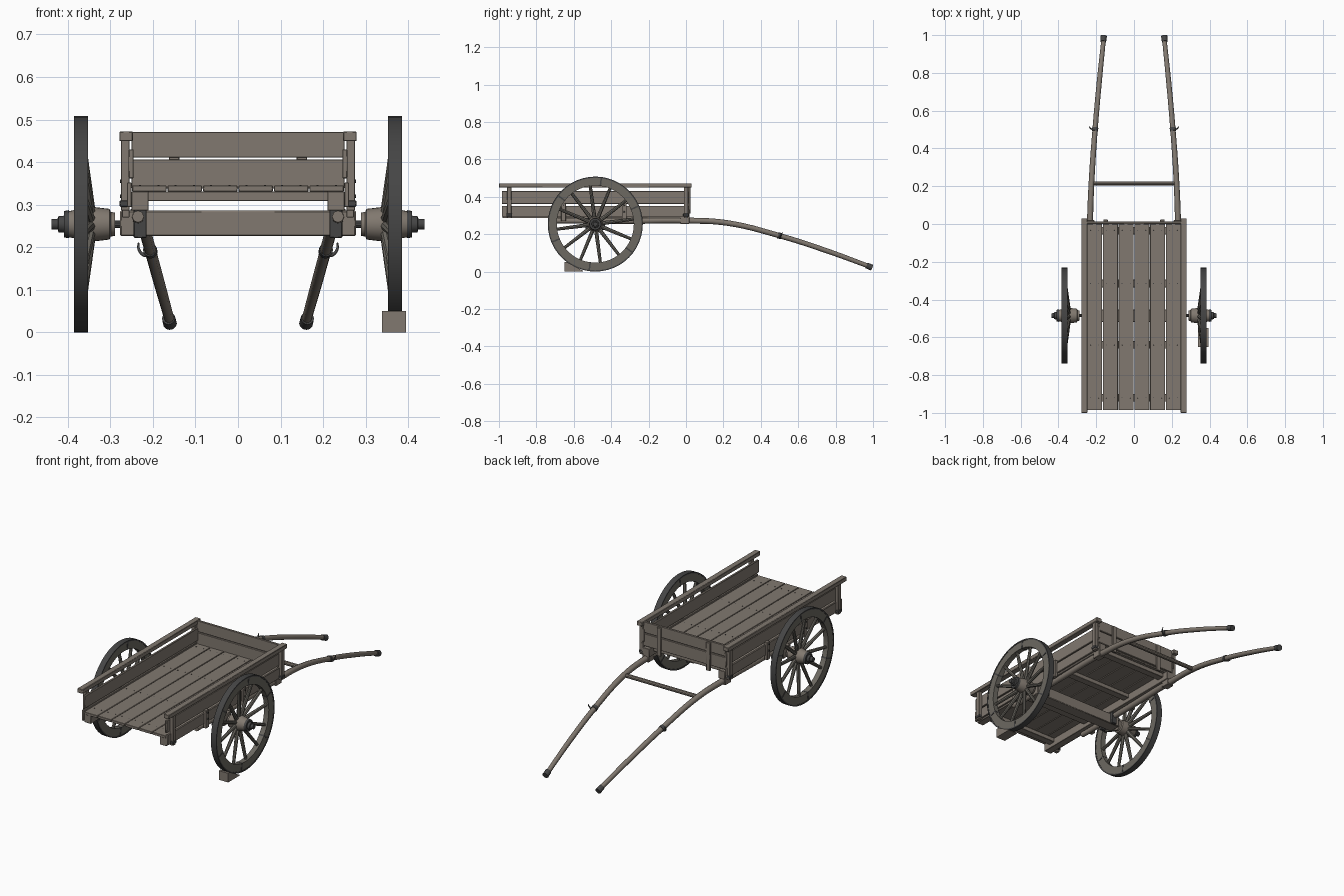
import bpy, bmesh, math
from mathutils import Vector, Matrix

cube = bpy.data.objects.get("Cube")
if cube:
    bpy.data.objects.remove(cube, do_unlink=True)


def material(name, rgb, metallic=0.0):
    m = bpy.data.materials.new(name)
    m.use_nodes = True
    m.diffuse_color = (*rgb, 1)
    bsdf = next(n for n in m.node_tree.nodes if n.type == 'BSDF_PRINCIPLED')
    bsdf.inputs["Base Color"].default_value = (*rgb, 1)
    bsdf.inputs["Roughness"].default_value = 0.8
    bsdf.inputs["Metallic"].default_value = metallic
    return m


WOOD = material("weathered_wood", (0.22, 0.19, 0.16))
DARK = material("wheel_wood", (0.15, 0.14, 0.12))
IRON = material("dark_iron", (0.06, 0.06, 0.06))


def finish(name, bm, mat, bevel=0.0):
    bmesh.ops.recalc_face_normals(bm, faces=bm.faces[:])
    mesh = bpy.data.meshes.new(name)
    bm.to_mesh(mesh)
    bm.free()
    mesh.materials.append(mat)
    mesh.shade_smooth()
    mesh.set_sharp_from_angle(angle=math.radians(35))
    ob = bpy.data.objects.new(name, mesh)
    bpy.context.collection.objects.link(ob)
    if bevel:
        mod = ob.modifiers.new("worn_edges", 'BEVEL')
        mod.width = bevel
        mod.segments = 1
    return ob


def box(name, x, y, z, mat=WOOD, bevel=0.0015):
    """Box from (min, max) ranges."""
    bm = bmesh.new()
    bmesh.ops.create_cube(bm, size=1)
    size = Vector([abs(r[1] - r[0]) for r in (x, y, z)])
    mid = Vector([(r[0] + r[1]) / 2 for r in (x, y, z)])
    bmesh.ops.transform(bm, matrix=Matrix.Translation(mid) @ Matrix.Diagonal((*size, 1)), verts=bm.verts)
    return finish(name, bm, mat, bevel)


def rod(name, a, b, r1, r2, mat=WOOD, sides=10):
    """Tapered round bar from a to b."""
    a, b = Vector(a), Vector(b)
    bm = bmesh.new()
    bmesh.ops.create_cone(bm, cap_ends=True, segments=sides, radius1=r1, radius2=r2, depth=(b - a).length)
    rot = (b - a).to_track_quat('Z', 'Y').to_matrix().to_4x4()
    bmesh.ops.transform(bm, matrix=Matrix.Translation((a + b) / 2) @ rot, verts=bm.verts)
    return finish(name, bm, mat)


def lathe(name, profile, centre, mat, closed=False, steps=48):
    """Turn (x, radius) points about the axle line."""
    bm = bmesh.new()
    vs = [bm.verts.new((x, 0, r)) for x, r in profile]
    edges = [bm.edges.new(p) for p in zip(vs, vs[1:])]
    if closed:
        edges.append(bm.edges.new((vs[-1], vs[0])))
    bmesh.ops.spin(bm, geom=vs + edges, cent=(0, 0, 0), axis=(1, 0, 0), angle=math.tau, steps=steps)
    bmesh.ops.remove_doubles(bm, verts=bm.verts[:], dist=0.0002)
    bmesh.ops.translate(bm, verts=bm.verts, vec=centre)
    return finish(name, bm, mat)


def tube(name, points, radii, mat):
    """Round bar along a smooth path."""
    cu = bpy.data.curves.new(name, 'CURVE')
    cu.dimensions = '3D'
    cu.bevel_depth = 1
    cu.bevel_resolution = 2
    cu.use_fill_caps = True
    sp = cu.splines.new('BEZIER')
    sp.resolution_u = 6
    sp.bezier_points.add(len(points) - 1)
    for bp, p, r in zip(sp.bezier_points, points, radii):
        bp.co, bp.radius = p, r
        bp.handle_left_type = bp.handle_right_type = 'AUTO'
    cu.materials.append(mat)
    ob = bpy.data.objects.new(name, cu)
    bpy.context.collection.objects.link(ob)
    return ob


HUB_Y, HUB_Z, R = -0.485, 0.254, 0.254
BATTENS = (-0.92, -0.64, -0.315, -0.035)

# Floor planks, with battens underneath and nail heads on top
PLANK = 0.5 / 6
for i in range(6):
    x0 = -0.25 + i * PLANK
    box(f"floor_plank_{i + 1}", (x0 + 0.0015, x0 + PLANK - 0.0015), (-0.985, 0.0), (0.331, 0.345))
    for y in BATTENS:
        for dx in (0.02, PLANK - 0.02):
            rod("floor_nail", (x0 + dx, y, 0.342), (x0 + dx, y, 0.3465), 0.003, 0.0025, IRON, 6)
for y in BATTENS:
    box("floor_batten", (-0.25, 0.25), (y - 0.02, y + 0.02), (0.308, 0.331))

# Axle beam and round arm
box("axle_beam", (-0.277, 0.277), (HUB_Y - 0.033, HUB_Y + 0.033), (0.226, 0.286), WOOD, 0.003)
rod("axle_arm", (-0.43, HUB_Y, HUB_Z), (0.43, HUB_Y, HUB_Z), 0.009, 0.009, IRON)

# End panel
for z in ((0.338, 0.406), (0.411, 0.471)):
    box("end_board", (-0.25, 0.25), (0.0, 0.013), z)
for x in (-0.15, 0.15):
    box("end_upright", (x - 0.012, x + 0.012), (0.013, 0.023), (0.31, 0.465))

for side, label in ((1, "left"), (-1, "right")):
    def sx(*xs):
        return tuple(side * x for x in xs)

    # Chassis beam and side panels
    box(f"{label}_chassis_beam", sx(0.21, 0.25), (-0.98, 0.02), (0.286, 0.331))
    box(f"{label}_top_rail", sx(0.247, 0.279), (-1.0, 0.03), (0.449, 0.472), WOOD, 0.002)
    box(f"{label}_upper_side_board", sx(0.245, 0.257), (-0.985, 0.015), (0.362, 0.43))
    box(f"{label}_lower_side_board", sx(0.25, 0.261), (-0.985, 0.015), (0.294, 0.352))
    for y in (-0.945, 0.0):
        box(f"{label}_corner_post", sx(0.255, 0.275), (y - 0.012, y + 0.012), (0.286, 0.455))
        box(f"{label}_post_strap", sx(0.248, 0.278), (y - 0.015, y + 0.015), (0.295, 0.31), IRON)
    for y in (-0.655, -0.33):
        box(f"{label}_side_cleat", sx(0.255, 0.273), (y - 0.013, y + 0.013), (0.27, 0.368))
        for z in (0.32, 0.355):
            rod(f"{label}_cleat_bolt", (side * 0.27, y, z), (side * 0.277, y, z), 0.005, 0.004, IRON, 6)
    for y in (-0.045, 0.045):
        box(f"{label}_axle_clamp", sx(0.215, 0.245), (HUB_Y + y - 0.008, HUB_Y + y + 0.008), (0.222, 0.3), IRON)

    # Curved pulling shaft
    path = [(-0.7, 0.235, 0.272), (-0.35, 0.235, 0.27), (0.0, 0.233, 0.273), (0.22, 0.225, 0.26),
            (0.5, 0.206, 0.192), (0.75, 0.184, 0.112), (0.985, 0.16, 0.026)]
    tube(f"{label}_shaft", [(side * x, y, z) for y, x, z in path],
         (0.014, 0.016, 0.016, 0.015, 0.014, 0.0135, 0.012), WOOD)
    rod(f"{label}_shaft_cap", (side * 0.163, 0.965, 0.033), (side * 0.16, 0.995, 0.021), 0.0155, 0.0165, IRON, 12)
    rod(f"{label}_shaft_band", (side * 0.207, 0.492, 0.194), (side * 0.205, 0.51, 0.189), 0.0165, 0.0165, IRON, 12)
    hook = [(0.208, 0.5, 0.18), (0.222, 0.502, 0.182), (0.233, 0.508, 0.195), (0.234, 0.516, 0.21)]
    tube(f"{label}_harness_hook", [(side * x, y, z) for x, y, z in hook], (0.004, 0.004, 0.0035, 0.002), IRON)
    box(f"{label}_shaft_block", sx(0.215, 0.253), (-0.03, 0.018), (0.255, 0.29))

    # Wheel: rim, tyre, joint plates, dished spokes, hub
    centre = (0, HUB_Y, HUB_Z)
    lathe(f"{label}_wheel_rim", [sx(0.354) + (0.206,), sx(0.383) + (0.206,), sx(0.383) + (0.249,),
                                 sx(0.354) + (0.249,)], centre, DARK, True)
    lathe(f"{label}_iron_tyre", [sx(0.352) + (0.247,), sx(0.385) + (0.247,), sx(0.385) + (R,),
                                 sx(0.352) + (R,)], centre, IRON, True)
    for k in range(12):
        a = math.tau * (k + 0.25) / 12
        d = Vector((0, math.cos(a), math.sin(a)))
        c = Vector(centre)
        rod(f"{label}_spoke", c + d * 0.025 + Vector((side * 0.345, 0, 0)),
            c + d * 0.212 + Vector((side * 0.368, 0, 0)), 0.011, 0.008, DARK, 8)
        if k % 2:
            b = a + math.tau / 24
            plate = box(f"{label}_rim_joint", sx(0.3525, 0.3845), (-0.004, 0.004), (0.205, 0.249), IRON, 0)
            plate.rotation_euler.x = b
            plate.location = centre
    lathe(f"{label}_hub", [(side * x, r) for x, r in (
        (0.289, 0), (0.289, 0.027), (0.299, 0.029), (0.302, 0.036), (0.335, 0.04), (0.362, 0.039),
        (0.385, 0.033), (0.406, 0.029), (0.406, 0))], centre, WOOD, False, 24)
    lathe(f"{label}_hub_band", [(side * x, r) for x, r in (
        (0.397, 0), (0.397, 0.033), (0.409, 0.031), (0.409, 0.02), (0.422, 0.019), (0.423, 0.013),
        (0.438, 0.012), (0.438, 0))], centre, IRON, False, 24)

# Cross bar between the shafts
rod("shaft_cross_bar", (-0.222, 0.215, 0.26), (0.222, 0.215, 0.26), 0.011, 0.011)

# Wedge chock under the left wheel
bm = bmesh.new()
face = bm.faces.new([bm.verts.new((0.338, y, z)) for y, z in
                     ((-0.65, 0), (-0.65, 0.05), (-0.635, 0.05), (-0.55, 0.004), (-0.55, 0))])
ext = bmesh.ops.extrude_face_region(bm, geom=[face])
bmesh.ops.translate(bm, vec=(0.057, 0, 0), verts=[g for g in ext["geom"] if isinstance(g, bmesh.types.BMVert)])
finish("wheel_chock", bm, WOOD)
